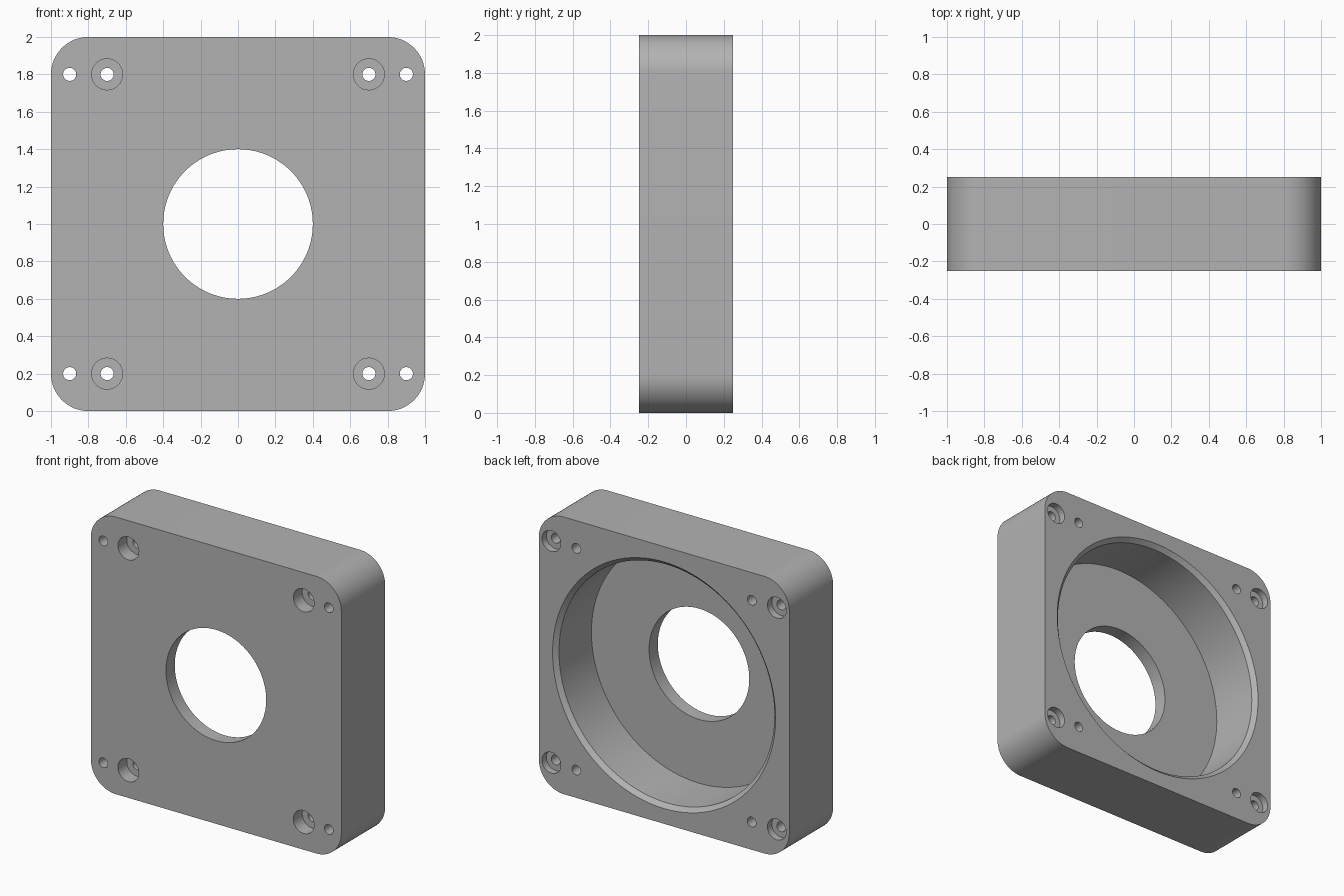
import bpy, math
from mathutils import Matrix

if "Cube" in bpy.data.objects:
    bpy.data.objects.remove(bpy.data.objects["Cube"], do_unlink=True)

HALF_DEPTH = 0.25
FRONT, BACK = -HALF_DEPTH, HALF_DEPTH
OVER = 0.05  # cutter overshoot past a surface

grey = bpy.data.materials.new("plain grey")
grey.use_nodes = True
colour = (0.45, 0.45, 0.45, 1)
grey.diffuse_color = colour
grey.node_tree.nodes["Principled BSDF"].inputs["Base Color"].default_value = colour


def loft(name, rings):
    """Closed solid from matching rings of points, capped at both ends."""
    n = len(rings[0])
    verts = [p for ring in rings for p in ring]
    faces = [list(range(n))[::-1],
             list(range(len(verts) - n, len(verts)))]
    for r in range(len(rings) - 1):
        for i in range(n):
            j = (i + 1) % n
            faces.append([r * n + i, r * n + j, (r + 1) * n + j, (r + 1) * n + i])
    mesh = bpy.data.meshes.new(name)
    mesh.from_pydata(verts, [], faces)
    mesh.transform(Matrix.Scale(-1, 4, (1, 0, 0)))  # rings run so normals face out
    mesh.materials.append(grey)
    ob = bpy.data.objects.new(name, mesh)
    bpy.context.collection.objects.link(ob)
    return ob


def turned(name, x, z, profile, sides):
    """Round solid along y from (radius, y) pairs."""
    angles = [2 * math.pi * i / sides for i in range(sides)]
    return loft(name, [[(-x + r * math.cos(a), y, z + r * math.sin(a)) for a in angles]
                       for r, y in profile])


def rounded_square(y, half, radius, steps):
    points = []
    for corner in range(4):
        mid = math.radians(45 + 90 * corner)
        cx = math.copysign(half - radius, math.cos(mid))
        cz = math.copysign(half - radius, math.sin(mid))
        for s in range(steps + 1):
            a = math.radians(90 * (corner + s / steps))
            points.append((cx + radius * math.cos(a), y, 1 + cz + radius * math.sin(a)))
    return points


# Main block with rounded corners
housing = loft("housing", [rounded_square(y, 1, 0.2, 16) for y in (FRONT, BACK)])

# Large rear recess with a chamfered rim, then the central opening
cutters = [
    turned("recess_cutter", 0, 1,
           [(0.86, BACK - 0.4), (0.86, BACK - 0.03), (0.89, BACK), (0.89, BACK + OVER)], 128),
    turned("opening_cutter", 0, 1, [(0.4, FRONT - OVER), (0.4, 0)], 96),
]

# Screw holes: inner ones counterbored from the front, outer ones from the back
for x in (-1, 1):
    for z in (0.2, 1.8):
        cutters.append(turned("inner_hole_cutter", 0.7 * x, z,
                              [(0.083, FRONT - OVER), (0.083, FRONT + 0.1),
                               (0.035, FRONT + 0.1), (0.035, BACK + OVER)], 32))
        cutters.append(turned("outer_hole_cutter", 0.9 * x, z,
                              [(0.035, FRONT - OVER), (0.035, BACK - 0.05),
                               (0.075, BACK - 0.05), (0.075, BACK + OVER)], 32))

for cutter in cutters:
    cut = housing.modifiers.new(cutter.name, "BOOLEAN")
    cut.operation, cut.solver, cut.object = "DIFFERENCE", "EXACT", cutter

# Bake the cuts and remove the cutters
bpy.context.view_layer.objects.active = housing
housing.select_set(True)
for modifier in list(housing.modifiers):
    bpy.ops.object.modifier_apply(modifier=modifier.name)
for cutter in cutters:
    bpy.data.objects.remove(cutter, do_unlink=True)

bpy.ops.object.select_all(action="DESELECT")
housing.select_set(True)
bpy.ops.object.shade_smooth_by_angle(angle=math.radians(30))
